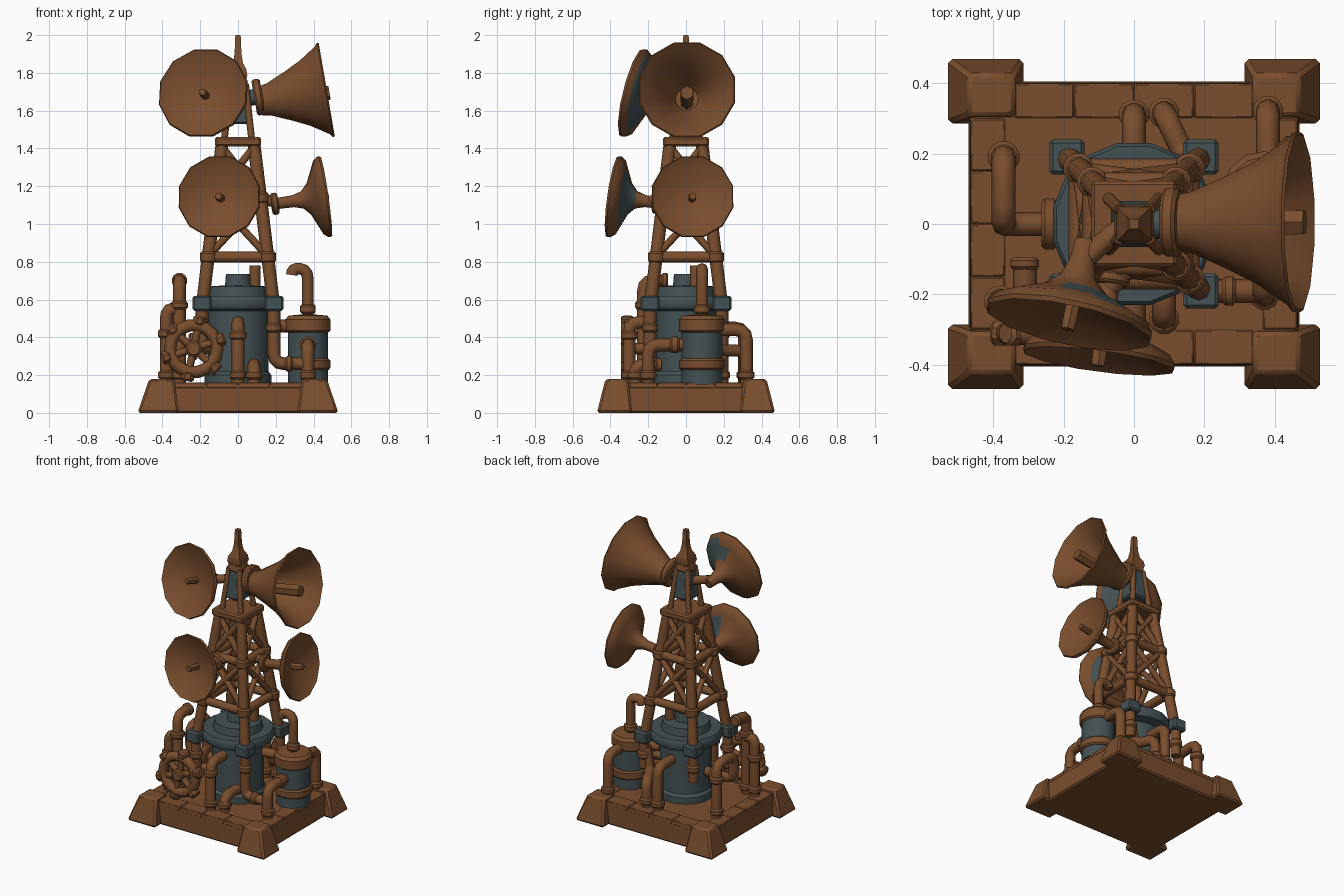
import bpy, bmesh, math
from mathutils import Vector, Matrix

cube = bpy.data.objects.get("Cube")
if cube:
    bpy.data.objects.remove(cube)


def material(name, color):
    m = bpy.data.materials.new(name)
    m.use_nodes = True
    m.diffuse_color = color
    m.node_tree.nodes["Principled BSDF"].inputs["Base Color"].default_value = color
    m.node_tree.nodes["Principled BSDF"].inputs["Roughness"].default_value = 0.8
    return m


RUST = material("rust brown", (0.195, 0.076, 0.027, 1))
TEAL = material("slate teal", (0.057, 0.083, 0.088, 1))


def finish(ob, mats, angle=35):
    for m in mats:
        ob.data.materials.append(m)
    bpy.ops.object.select_all(action='DESELECT')
    ob.select_set(True)
    bpy.context.view_layer.objects.active = ob
    bpy.ops.object.shade_smooth_by_angle(angle=math.radians(angle))
    return ob


def from_bmesh(name, bm, mats):
    bmesh.ops.recalc_face_normals(bm, faces=bm.faces)
    me = bpy.data.meshes.new(name)
    bm.to_mesh(me)
    bm.free()
    ob = bpy.data.objects.new(name, me)
    bpy.context.collection.objects.link(ob)
    return finish(ob, mats)


def lathe(name, profile, loc, axis=(0, 0, 1), sides=12, mats=(RUST,), second_rows=()):
    """Revolve (radius, height) points; second_rows take the second material on the +x side."""
    bm = bmesh.new()
    place = Matrix.Translation(loc) @ Vector(axis).to_track_quat('Z', 'Y').to_matrix().to_4x4()
    rings = []
    for r, z in profile:
        rings.append([bm.verts.new(place @ Vector((r * math.cos(a), r * math.sin(a), z)))
                      for a in (math.tau * (i + 0.5) / sides for i in range(sides))])
    for k, (a, b) in enumerate(zip(rings, rings[1:])):
        for i in range(sides):
            j = (i + 1) % sides
            f = bm.faces.new((a[i], a[j], b[j], b[i]))
            if k in second_rows and f.calc_center_median().x > loc[0] + 0.02:
                f.material_index = 1
    bm.faces.new(rings[0])
    bm.faces.new(rings[-1])
    return from_bmesh(name, bm, mats)


def collar(name, loc, r, h, axis=(0, 0, 1), sides=12):
    b = min(0.01, h * 0.25)
    return lathe(name, [(r - b, -h / 2), (r, b - h / 2), (r, h / 2 - b), (r - b, h / 2)],
                 loc, axis, sides)


def block(name, loc, bottom, top, h, mat=RUST, shift=(0, 0), bevel=0.01):
    """Tapered box standing on loc; half sizes at bottom and top."""
    bm = bmesh.new()
    bmesh.ops.create_cube(bm, size=2)
    for v in bm.verts:
        hi = v.co.z > 0
        s = top if hi else bottom
        v.co = Vector((loc[0] + v.co.x * s[0] + hi * shift[0],
                       loc[1] + v.co.y * s[1] + hi * shift[1], loc[2] + hi * h))
    bmesh.ops.bevel(bm, geom=bm.edges[:], offset=bevel, segments=1, affect='EDGES')
    return from_bmesh(name, bm, (mat,))


def pipe(name, points, r=0.034, bend=0.055, mat=RUST):
    """Round tube along straight runs with rounded elbows."""
    p = [Vector(q) for q in points]
    path = [p[0]]
    for a, b, c in zip(p, p[1:], p[2:]):
        s = b + (a - b).normalized() * min(bend, (a - b).length * 0.5)
        e = b + (c - b).normalized() * min(bend, (c - b).length * 0.5)
        path += [s * (1 - t) ** 2 + b * 2 * t * (1 - t) + e * t * t for t in (0, 0.33, 0.67, 1)]
    path.append(p[-1])
    cu = bpy.data.curves.new(name, 'CURVE')
    cu.dimensions = '3D'
    cu.bevel_depth, cu.bevel_resolution, cu.use_fill_caps = r, 2, True
    sp = cu.splines.new('POLY')
    sp.points.add(len(path) - 1)
    for q, co in zip(sp.points, path):
        q.co = (*co, 1)
    ob = bpy.data.objects.new(name, cu)
    bpy.context.collection.objects.link(ob)
    bpy.ops.object.select_all(action='DESELECT')
    ob.select_set(True)
    bpy.context.view_layer.objects.active = ob
    bpy.ops.object.convert(target='MESH')
    return finish(bpy.context.object, (mat,), 50)


SIGNS = [(-1, -1), (1, -1), (1, 1), (-1, 1)]

# Base slab with shallow edge stones and four corner feet
block("base", (0, 0, 0), (0.47, 0.405), (0.464, 0.399), 0.156)
for s in (-1, 1):
    for i in range(4):
        t = (i - 1.5) / 4
        block("edge_stone", (t * 0.68, s * 0.35, 0.13), (0.084, 0.051), (0.084, 0.049), 0.031, bevel=0.004)
        block("edge_stone", (s * 0.415, t * 0.6, 0.13), (0.051, 0.074), (0.049, 0.074), 0.031, bevel=0.004)
for sx, sy in SIGNS:
    block("corner_foot", (sx * 0.422, sy * 0.378, 0), (0.11, 0.094), (0.066, 0.06), 0.18,
          shift=(sx * -0.018, sy * -0.012), bevel=0.012)

# Boiler with shoulder ring and cap
lathe("boiler", [(0.18, 0.15), (0.18, 0.2), (0.165, 0.22), (0.165, 0.54), (0.225, 0.55),
                 (0.235, 0.565), (0.235, 0.605), (0.225, 0.62), (0.16, 0.62), (0.15, 0.67),
                 (0.07, 0.675), (0.065, 0.735)], (0, 0, 0), sides=16, mats=(TEAL,))


# Lattice tower
def corner(s, z):
    half = 0.185 - (z - 0.6) * 0.122
    return Vector((s[0] * half, s[1] * half, z))


for s in SIGNS:
    pipe("tower_leg", [corner(s, 0.6), corner(s, 1.43)])
    x, y = 0.19 * s[0], 0.19 * s[1]
    pipe("lower_leg", [(x, y, 0.36), (x, y, 0.6)])
    collar("leg_joint", (x, y, 0.45), 0.043, 0.05)
    block("leg_clamp", (x, y, 0.54), (0.05, 0.05), (0.05, 0.05), 0.08, TEAL)
    for z in (0.825, 1.14):
        collar("leg_band", corner(s, z), 0.044, 0.06)
for s, e in zip(SIGNS, SIGNS[1:] + SIGNS[:1]):
    for z in (0.825, 1.14):
        pipe("cross_bar", [corner(s, z), corner(e, z)], 0.029)
    for lo, hi in ((0.83, 1.13), (1.15, 1.41)):
        pipe("brace", [corner(s, lo), corner(e, hi)], 0.02)
        pipe("brace", [corner(e, lo), corner(s, hi)], 0.02)
block("tower_plate", (0, 0, 1.41), (0.122, 0.122), (0.122, 0.122), 0.05)

# Mast and square spire
for s in SIGNS:
    pipe("mast_post", [(s[0] * 0.072, s[1] * 0.072, 1.45), (s[0] * 0.04, s[1] * 0.04, 1.74)], 0.018)
block("mast_box", (0, 0, 1.53), (0.066, 0.066), (0.05, 0.05), 0.2, TEAL)
block("mast_cap", (0, 0, 1.72), (0.058, 0.058), (0.045, 0.045), 0.05)
lathe("spire", [(0.058, 1.76), (0.07, 1.785), (0.062, 1.82), (0.038, 1.85), (0.026, 1.9),
                (0.02, 2.0)], (0, 0, 0), sides=4)


# Dishes: rim at height 0, mouth toward the axis
def dish(name, loc, axis, size, back, flange, teal_rows):
    outline = [(0.03, -back), (0.032, -0.17), (0.047, -0.12), (0.085, -0.085), (0.16, -0.051),
               (0.2, -0.033), (0.219, -0.008), (0.214, 0.004), (0.19, -0.012), (0.09, -0.05),
               (0.02, -0.065)]
    lathe(name, [(r * size, z * size) for r, z in outline], loc, axis, 12, (RUST, TEAL), teal_rows)
    a = Vector(axis).normalized()
    lathe("dish_feed", [(0.022, -0.07), (0.022, 0.0), (0.019, 0.018)], loc, axis, 6)
    if flange:
        collar("dish_flange", Vector(loc) - a * back * size, 0.06, 0.035, a)


dish("upper_front_dish", (-0.185, -0.282, 1.695), (-0.2, -0.95, 0.24), 1.12, 0.22, False, (3, 4))
dish("lower_front_dish", (-0.1, -0.385, 1.145), (-0.13, -0.98, 0.14), 1.02, 0.23, True, (2, 3))
dish("lower_side_dish", (0.462, 0.035, 1.145), (0.98, 0.06, 0.14), 1.02, 0.265, True, ())
pipe("front_dish_arm", [(-0.02, -0.12, 1.13), (-0.07, -0.18, 1.125)], 0.03)
pipe("side_dish_arm", [(0.11, 0.02, 1.13), (0.2, 0.02, 1.12)], 0.03)
pipe("upper_dish_arm", [(-0.02, 0, 1.65), (-0.075, -0.04, 1.65), (-0.14, -0.1, 1.647)], 0.03)

# Large horn
horn_axis = (0.985, 0.0, 0.17)
lathe("horn", [(0.08, -0.35), (0.09, -0.3), (0.135, -0.2), (0.18, -0.11), (0.242, -0.018),
               (0.264, 0), (0.257, 0.008), (0.23, -0.02), (0.165, -0.1), (0.11, -0.2),
               (0.06, -0.29)], (0.462, 0.005, 1.71), horn_axis)
collar("horn_flange", (0.108, 0.005, 1.672), 0.1, 0.045, horn_axis)
pipe("horn_neck", [(0.0, 0, 1.66), (0.1, 0, 1.673)], 0.042, mat=TEAL)
lathe("horn_feed", [(0.035, -0.3), (0.04, 0.0), (0.037, 0.03)], (0.455, 0.005, 1.69), horn_axis, 6)

# Side tank with bands and outlet
tank = Vector((0.37, 0.085, 0))
lathe("tank", [(0.108, 0.15), (0.108, 0.46)], tank, sides=14, mats=(TEAL,))
lathe("tank_lid", [(0.108, 0.425), (0.122, 0.435), (0.122, 0.495), (0.105, 0.515), (0.045, 0.52)],
      tank, sides=14)
collar("tank_band", tank + Vector((0, 0, 0.257)), 0.122, 0.06, sides=14)
pipe("tank_outlet", [tank + Vector((0, 0, 0.5)), tank + Vector((0, 0, 0.76)),
                     tank + Vector((-0.08, 0, 0.765)), tank + Vector((-0.085, 0, 0.73))], 0.031)
collar("outlet_joint", tank + Vector((0, 0, 0.55)), 0.043, 0.05)
pipe("tank_feed", [(0.37, -0.2, 0.15), (0.37, -0.2, 0.36), (0.37, 0.0, 0.36)])
collar("feed_joint", (0.37, -0.2, 0.2), 0.044, 0.05)
collar("feed_joint", (0.37, -0.06, 0.36), 0.045, 0.05, (0, 1, 0))
pipe("leg_pipe", [(0.19, -0.19, 0.5), (0.19, -0.19, 0.26), (0.37, -0.19, 0.26)])
collar("leg_pipe_joint", (0.27, -0.19, 0.26), 0.043, 0.04, (1, 0, 0))
pipe("tank_link", [(0.15, 0.06, 0.46), (0.28, 0.08, 0.46)])

# Floor pipes around the boiler
FLOOR_PIPES = {
    "front_pipe": [(0, -0.3, 0.15), (0, -0.3, 0.48), (0, -0.12, 0.48)],
    "short_front_pipe": [(0.085, -0.27, 0.15), (0.085, -0.27, 0.255), (0.085, -0.13, 0.255)],
    "back_pipe": [(0, 0.31, 0.15), (0, 0.31, 0.45), (0, 0.12, 0.45)],
    "back_corner_pipe": [(0.085, 0.315, 0.15), (0.085, 0.315, 0.33), (0.15, 0.18, 0.33), (0.18, 0.18, 0.5)],
    "tank_back_pipe": [(0.38, 0.32, 0.15), (0.38, 0.32, 0.44), (0.38, 0.13, 0.44)],
    "left_pipe": [(-0.37, 0.19, 0.15), (-0.37, 0.19, 0.52), (-0.37, 0.0, 0.52), (-0.37, 0.0, 0.35),
                  (-0.14, 0.0, 0.35)],
    "tall_left_pipe": [(-0.31, -0.225, 0.15), (-0.31, -0.225, 0.7), (-0.31, -0.1, 0.7)],
    "wheel_pipe": [(-0.38, -0.22, 0.15), (-0.38, -0.22, 0.55), (-0.31, -0.22, 0.55)],
}
for name, pts in FLOOR_PIPES.items():
    pipe(name, pts)
    collar("floor_joint", Vector(pts[0]) + Vector((0, 0, 0.05)), 0.044, 0.045)
for loc in ((0, -0.3, 0.41), (-0.31, -0.225, 0.57), (-0.37, 0.19, 0.42), (-0.38, -0.22, 0.42)):
    collar("pipe_joint", loc, 0.046, 0.045)
collar("pipe_end", (-0.31, -0.112, 0.7), 0.042, 0.035, (0, 1, 0))
collar("boiler_flange", (-0.24, 0, 0.35), 0.075, 0.045, (1, 0, 0))
pipe("cap_vent", [(0.09, 0.05, 0.66), (0.09, 0.05, 0.78)], 0.03)

# Valve wheel
hub = Vector((-0.235, -0.31, 0.34))
bpy.ops.mesh.primitive_torus_add(major_segments=18, minor_segments=8, major_radius=0.125,
                                 minor_radius=0.033, location=hub, rotation=(math.pi / 2, 0, 0))
bpy.context.object.name = "valve_wheel"
finish(bpy.context.object, (RUST,), 50)
for i in range(6):
    a = math.tau * (i + 0.3) / 6
    d = Vector((math.cos(a), 0, math.sin(a)))
    pipe("wheel_spoke", [hub, hub + d * 0.12], 0.02)
    collar("wheel_knob", hub + d * 0.15, 0.038, 0.05, d, sides=8)
collar("wheel_hub", hub, 0.042, 0.07, (0, 1, 0))
pipe("wheel_shaft", [hub, (-0.235, -0.2, 0.34), (-0.12, -0.1, 0.34)], 0.03)
